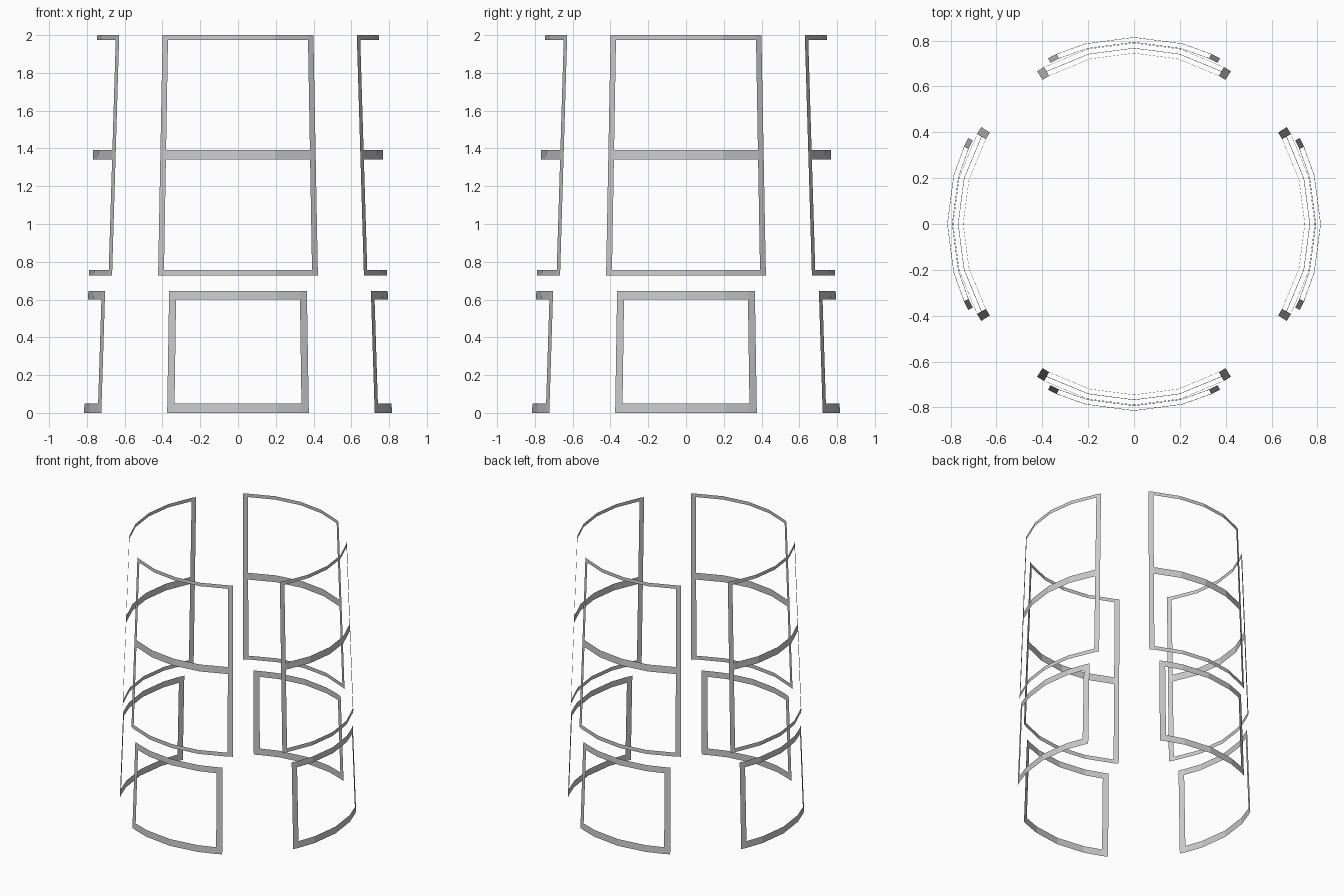
import bpy, bmesh
from math import sin, cos, radians, pi
from mathutils import Matrix

if "Cube" in bpy.data.objects:
    bpy.data.objects.remove(bpy.data.objects["Cube"])


def radius(z):
    # the frames lie on a slightly tapering tower wall
    return 0.815 - 0.035 * z


def window_frame(name, turn, inner, outer, levels):
    """Thin curved frame; levels alternate rail bottom / rail top."""
    angles = [-outer, -inner, -15, 0, 15, inner, outer]
    last = len(angles) - 2
    bm = bmesh.new()
    grid = [[bm.verts.new((radius(z) * sin(radians(a)),
                           -radius(z) * cos(radians(a)), z))
             for a in angles] for z in levels]
    for j in range(len(levels) - 1):
        for i in range(last + 1):
            # keep the rails and the two side posts, leave panes open
            if j % 2 == 0 or i in (0, last):
                bm.faces.new((grid[j][i], grid[j][i + 1],
                              grid[j + 1][i + 1], grid[j + 1][i]))
    loose = [v for v in bm.verts if not v.link_faces]
    bmesh.ops.delete(bm, geom=loose, context='VERTS')
    bm.transform(Matrix.Rotation(turn, 4, 'Z'))
    mesh = bpy.data.meshes.new(name)
    bm.to_mesh(mesh)
    bm.free()
    obj = bpy.data.objects.new(name, mesh)
    bpy.context.collection.objects.link(obj)


for k, side in enumerate(("front", "right", "back", "left")):
    # lower single-pane frame
    window_frame("lower_window_frame_" + side, k * pi / 2, 24.4, 27.4,
                 [0, 0.05, 0.60, 0.645])
    # tall upper frame with a middle rail
    window_frame("upper_window_frame_" + side, k * pi / 2, 29.8, 32.4,
                 [0.728, 0.757, 1.341, 1.393, 1.974, 2.0])
